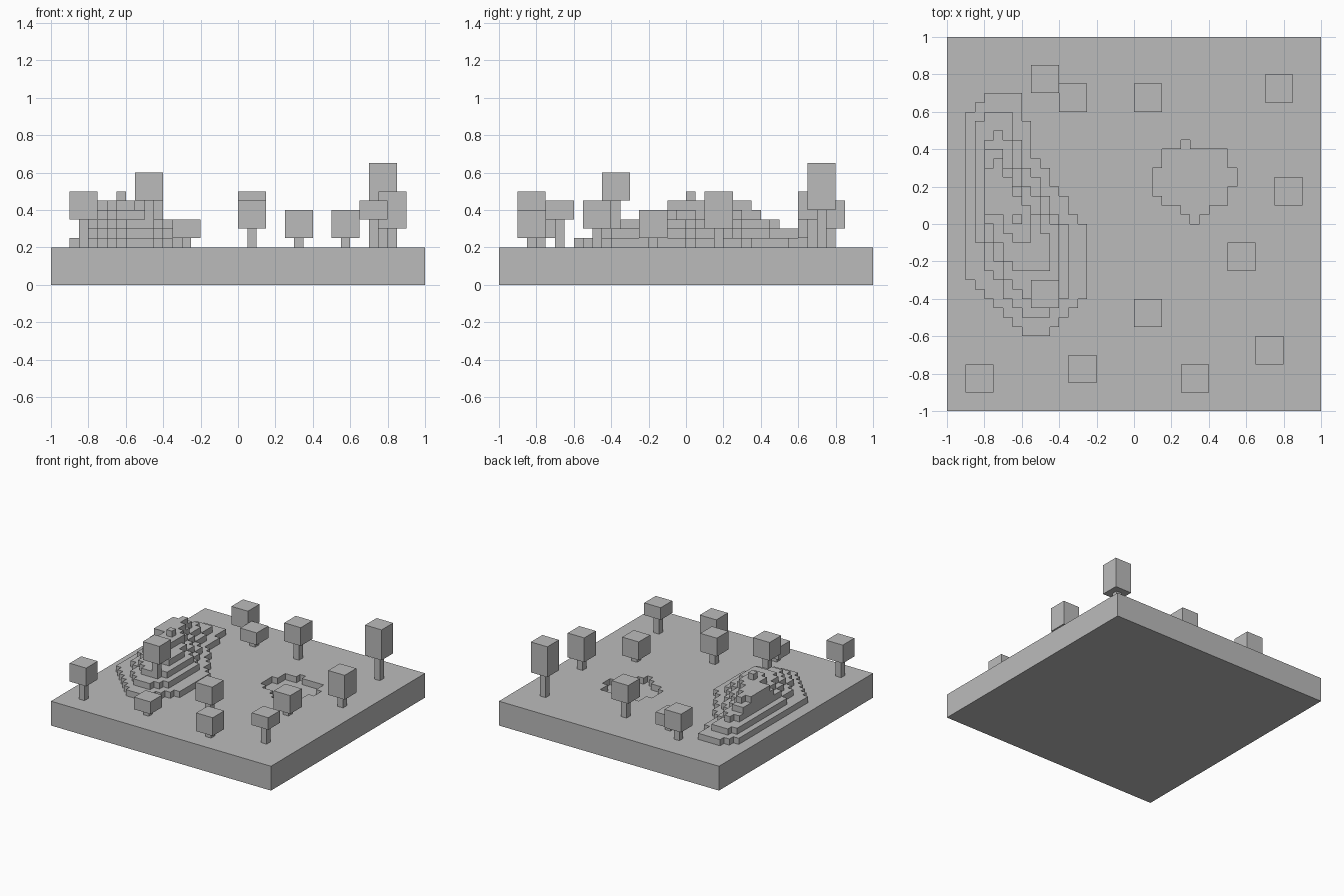
import bpy
import bmesh
from mathutils import Matrix, Vector

CELL = 0.05          # every part snaps to this grid
GROUND = 4           # ground level, in cells
HALF = 20            # half the slab width, in cells

default = bpy.data.objects.get("Cube")
if default:
    bpy.data.objects.remove(default, do_unlink=True)

grey = bpy.data.materials.new("stone grey")
grey.use_nodes = True
colour = (0.5, 0.5, 0.5, 1)
grey.diffuse_color = colour
grey.node_tree.nodes["Principled BSDF"].inputs["Base Color"].default_value = colour


def finish(bm, name):
    mesh = bpy.data.meshes.new(name)
    bm.to_mesh(mesh)
    bm.free()
    mesh.materials.append(grey)
    obj = bpy.data.objects.new(name, mesh)
    bpy.context.collection.objects.link(obj)
    return obj


def box(name, low, high):
    """Block between two corners given in cells."""
    low, high = Vector(low) * CELL, Vector(high) * CELL
    bm = bmesh.new()
    place = Matrix.Translation((low + high) / 2) @ Matrix.Diagonal((*(high - low), 1))
    bmesh.ops.create_cube(bm, size=1, matrix=place)
    return finish(bm, name)


def blocks(name, heights, base):
    """Stepped solid: one column per cell, keeping only the outer faces."""
    bm = bmesh.new()

    def face(*corners):
        bm.faces.new([bm.verts.new(Vector(c) * CELL) for c in corners])

    for (x, y), top in heights.items():
        right, back = x + 1, y + 1
        ring = [(x, y), (right, y), (right, back), (x, back)]
        face(*[(*p, top) for p in ring])
        face(*[(*p, base) for p in reversed(ring)])
        sides = [(x, y - 1), (right, y), (x, back), (x - 1, y)]
        for k, side in enumerate(sides):
            a, b = ring[k], ring[(k + 1) % 4]
            for z in range(heights.get(side, base), top):
                face((*a, z), (*b, z), (*b, z + 1), (*a, z + 1))
    bmesh.ops.remove_doubles(bm, verts=bm.verts, dist=CELL / 10)
    return finish(bm, name)


def inside(x, y, outline):
    """Even-odd test of a point against an outline."""
    hit = False
    for (ax, ay), (bx, by) in zip(outline, outline[1:] + outline[:1]):
        if (ay > y) != (by > y) and x < ax + (bx - ax) * (y - ay) / (by - ay):
            hit = not hit
    return hit


grid = [(x, y) for x in range(-HALF, HALF) for y in range(-HALF, HALF)]

# Ground slab with a sunken pond: rows of (front, back, left, right)
pond_rows = [(0, 1, 6, 7), (1, 2, 5, 8), (2, 3, 3, 10), (3, 4, 2, 10),
             (4, 6, 2, 11), (6, 8, 3, 10), (8, 9, 5, 6)]
ground = {cell: GROUND for cell in grid}
for front, back, left, right in pond_rows:
    for y in range(front, back):
        for x in range(left, right):
            ground[x, y] = GROUND - 1
blocks("ground", ground, 0)

# Terraced hill: one outline per terrace, lowest first
terraces = [
    [(-15, 14), (-18, 11), (-18, -5), (-12, -12), (-9, -12), (-5, -7),
     (-5, -1), (-11, 8), (-11, 11), (-12, 11), (-12, 14)],
    [(-16, 12), (-17, 10), (-17, 0), (-16, -4), (-12, -10), (-9, -10),
     (-7, -7), (-7, -1), (-12, 7), (-13, 12)],
    [(-15, 10), (-16, 8), (-16, -1), (-14, -5), (-12, -8), (-9, -8),
     (-8, -6), (-8, -1), (-12, 5), (-14, 10)],
    [(-16, 8), (-16, 1), (-14, -3), (-12, -5), (-9, -5), (-9, -2),
     (-13, 5), (-14, 8)],
    [(-16, 5), (-15, 7), (-14, 7), (-13, 4), (-11, 1), (-11, -2),
     (-13, -2), (-14, 1), (-16, 1)],
    [(-13, 0), (-12, 0), (-12, 1), (-13, 1)],
]
hill = {}
for level, outline in enumerate(terraces, GROUND + 1):
    for x, y in grid:
        if inside(x + 0.5, y + 0.5, outline):
            hill[x, y] = level
blocks("hill", hill, GROUND)

# Trees: left, front, bottom and top of each square crown
crowns = [
    (-11, 14, 6, 9), (-8, 12, 5, 7), (0, 12, 7, 10), (14, 13, 8, 13),
    (15, 2, 6, 10), (10, -5, 5, 8), (0, -11, 6, 9), (13, -15, 7, 9),
    (5, -18, 5, 8), (-7, -17, 5, 7), (-18, -18, 7, 10), (-11, -9, 9, 12),
]
for x, y, bottom, top in crowns:
    foot = hill.get((x + 1, y + 1), GROUND)
    box("tree_trunk", (x + 1, y + 1, foot), (x + 2, y + 2, bottom))
    box("tree_crown", (x, y, bottom), (x + 3, y + 3, top))
